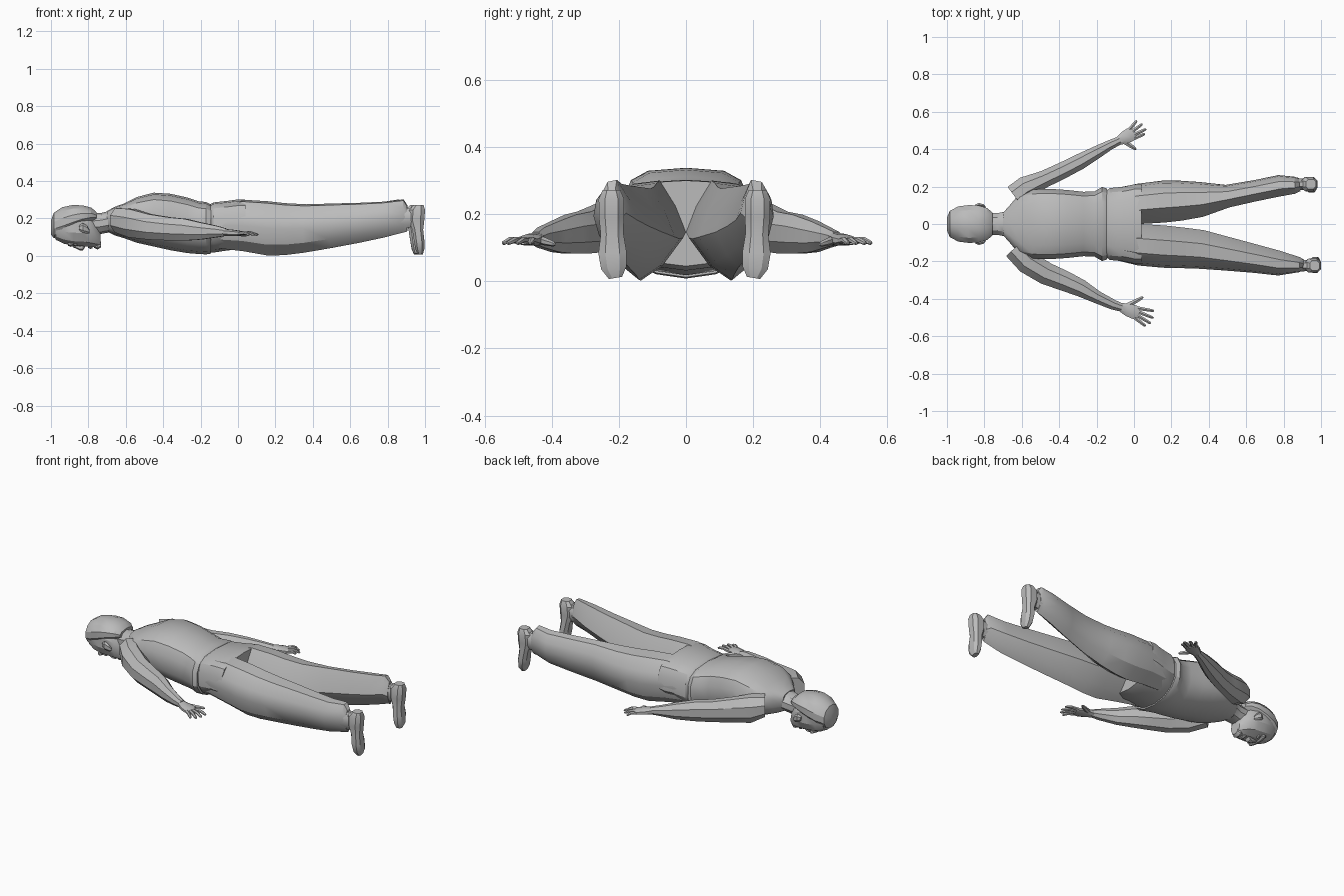
import bpy, bmesh, math
from mathutils import Vector

old = bpy.data.objects.get("Cube")
if old:
    bpy.data.objects.remove(old, do_unlink=True)

grey = bpy.data.materials.new("plain grey")
grey.use_nodes = True
grey.diffuse_color = (0.5, 0.5, 0.5, 1)
grey.node_tree.nodes["Principled BSDF"].inputs["Base Color"].default_value = (0.5, 0.5, 0.5, 1)


def oval(n, top=2.0, bottom=2.0):
    """Unit section, squarer where the exponent is higher."""
    pts = []
    for i in range(n):
        a = 2 * math.pi * (i + 0.5) / n
        c, s = math.cos(a), math.sin(a)
        e = 2 / (top if s > 0 else bottom)
        pts.append((math.copysign(abs(c) ** e, c), math.copysign(abs(s) ** e, s)))
    k = max(abs(p[1]) for p in pts)
    m = max(abs(p[0]) for p in pts)
    return [(p[0] / m, p[1] / k) for p in pts]


def loft(name, rows, section, up=(0, 0, 1), angle=32):
    """Skin a section along rows of (centre, half width, half height)."""
    bm = bmesh.new()
    up = Vector(up)
    cs = [Vector(r[0]) for r in rows]
    rings = []
    for i, (c, w, h) in enumerate(rows):
        tangent = cs[min(i + 1, len(cs) - 1)] - cs[max(i - 1, 0)]
        side = up.cross(tangent).normalized()
        rings.append([bm.verts.new(cs[i] + side * w * u + up * h * v) for u, v in section])
    n = len(section)
    for a, b in zip(rings, rings[1:]):
        for j in range(n):
            bm.faces.new((a[j], a[(j + 1) % n], b[(j + 1) % n], b[j]))
    bm.faces.new(rings[0])
    bm.faces.new(rings[-1])
    bmesh.ops.recalc_face_normals(bm, faces=bm.faces)
    mesh = bpy.data.meshes.new(name)
    bm.to_mesh(mesh)
    bm.free()
    mesh.materials.append(grey)
    ob = bpy.data.objects.new(name, mesh)
    bpy.context.collection.objects.link(ob)
    bpy.ops.object.select_all(action='DESELECT')
    ob.select_set(True)
    bpy.context.view_layer.objects.active = ob
    bpy.ops.object.shade_smooth_by_angle(angle=math.radians(angle))
    return ob


def body(name, rows, section, angle=32):
    """Loft along x from rows of (x, half width, bottom, top)."""
    return loft(name, [((x, 0, (b + t) / 2), w, (t - b) / 2) for x, w, b, t in rows],
                section, angle=angle)


# Torso with shirt hem, then the trouser seat
body("shirt", [(-.70, .06, .13, .24), (-.66, .105, .11, .262), (-.61, .165, .095, .28),
               (-.54, .185, .07, .315), (-.45, .188, .05, .338), (-.36, .182, .03, .332),
               (-.27, .172, .015, .312), (-.21, .175, .01, .292), (-.17, .198, .008, .288),
               (-.145, .19, .012, .275)], oval(14, 3.2, 2.1))
body("waistband", [(-.19, .16, .025, .262), (-.12, .178, .025, .266)], oval(14, 3, 2.2))
body("trouser_seat", [(-.15, .175, .02, .275), (-.13, .192, .018, .286), (-.05, .2, .03, .295),
                      (.0, .212, .032, .302), (.04, .214, .045, .3)], oval(14, 3.4, 2.1))

# Neck, head and hair
body("neck", [(-.79, .058, .11, .225), (-.73, .058, .118, .23), (-.69, .066, .125, .24),
              (-.64, .1, .13, .262)], oval(10))
body("head", [(-.99, .035, .11, .19), (-.972, .068, .085, .23), (-.93, .088, .065, .25),
              (-.88, .094, .054, .26), (-.83, .092, .052, .258), (-.79, .08, .048, .235),
              (-.755, .058, .046, .19), (-.735, .036, .055, .12)], oval(12, 2, 2.3), angle=25)
body("hair", [(-1.0, .035, .115, .19), (-.985, .07, .095, .23), (-.94, .094, .1, .26),
              (-.885, .101, .125, .272), (-.83, .099, .155, .27), (-.785, .085, .175, .258),
              (-.757, .062, .19, .235)], oval(12), angle=25)
loft("nose", [((-.885, 0, .058), .008, .01), ((-.845, 0, .043), .015, .014),
              ((-.828, 0, .046), .02, .016), ((-.818, 0, .055), .015, .008)], oval(6))
loft("brow", [((-.908, 0, .066), .06, .012), ((-.893, 0, .062), .066, .014),
              ((-.882, 0, .066), .06, .01)], oval(8))
loft("lips", [((-.802, 0, .052), .018, .008), ((-.79, 0, .047), .027, .01),
              ((-.778, 0, .05), .02, .009)], oval(8))
loft("chin", [((-.77, 0, .055), .024, .012), ((-.75, 0, .05), .03, .016),
              ((-.732, 0, .062), .022, .016)], oval(8))

leg_section = [(-.3, 1), (.4, .93), (.88, .5), (1, 0), (.75, -.6), (.12, -1),
               (-.45, -.7), (-1, -.12), (-.72, .45)]
# Leg rows: x, inner y, outer y, bottom, top
leg_rows = {
    1: [(-.1, .0, .19, .04, .28), (.03, .0, .216, .025, .3), (.16, .008, .232, .002, .292),
        (.25, .018, .232, .004, .282), (.36, .038, .225, .018, .276), (.5, .088, .21, .042, .28),
        (.65, .122, .235, .07, .284), (.78, .148, .262, .098, .29), (.86, .162, .253, .125, .302),
        (.885, .175, .246, .13, .27)],
    -1: [(-.1, .0, .19, .04, .28), (.03, .0, .222, .025, .3), (.16, .008, .234, .002, .292),
         (.25, .018, .236, .004, .282), (.36, .032, .24, .018, .276), (.5, .07, .25, .042, .28),
         (.65, .11, .262, .07, .284), (.78, .145, .276, .098, .29), (.885, .178, .258, .125, .302),
         (.905, .19, .25, .13, .27)]}
# Arm rows: x, y, z, half width, half height
arm_rows = {
    1: [(-.64, .15, .195, .06, .06), (-.58, .195, .178, .06, .078), (-.48, .24, .16, .046, .07),
        (-.38, .287, .145, .044, .062), (-.29, .333, .14, .042, .058), (-.2, .383, .133, .034, .046),
        (-.13, .422, .13, .026, .03), (-.075, .448, .127, .022, .02)],
    -1: [(-.64, -.13, .19, .06, .065), (-.57, -.205, .175, .062, .076), (-.47, -.265, .155, .06, .068),
         (-.37, -.305, .145, .054, .062), (-.28, -.345, .14, .046, .058), (-.2, -.39, .133, .034, .046),
         (-.11, -.432, .13, .027, .03), (-.065, -.447, .127, .022, .02)]}
# Hand: palm start, palm end, finger tips, thumb tip
hands = {
    1: ((-.085, .443), (.0, .488), [(.015, .553), (.045, .535), (.066, .508), (.058, .482)], (.012, .398)),
    -1: ((-.075, -.443), (.025, -.48), [(.062, -.546), (.09, -.532), (.105, -.503), (.108, -.465)],
         (.05, -.39))}

for s, label in ((1, "back"), (-1, "front")):
    # Ear on this side of the head
    loft(label + "_ear", [((-.848, s * .098, .15), .006, .014), ((-.83, s * .102, .15), .01, .026),
                          ((-.808, s * .098, .14), .008, .022), ((-.795, s * .09, .13), .004, .01)],
         oval(6))
    # Eye set beneath the brow
    loft(label + "_eye", [((-.876, s * .036, .062), .008, .006), ((-.867, s * .036, .06), .016, .009),
                          ((-.858, s * .036, .062), .008, .006)], oval(6))

    # Trouser leg
    section = [(u * s, v) for u, v in leg_section]
    loft(label + "_trouser_leg", [((x, s * (i + o) / 2, (b + t) / 2), (o - i) / 2, (t - b) / 2)
                                  for x, i, o, b, t in leg_rows[s]], section)

    # Ankle and foot, toes pointing down
    end = .98 if s > 0 else 1.0
    cy = .213 if s > 0 else .222
    loft(label + "_ankle", [((end - .13, s * cy, .2), .032, .055), ((end - .07, s * cy, .205), .03, .05),
                            ((end - .03, s * cy, .21), .032, .05)], oval(8))
    shoe = [(.272, -.06, -.008, .026, .0), (.245, -.085, 0, .038, .0), (.19, -.088, -.004, .037, .0),
            (.14, -.068, -.01, .034, -.002), (.085, -.06, -.004, .042, -.003),
            (.04, -.052, -.003, .038, -.007), (.01, -.04, -.012, .02, -.012)]
    loft(label + "_foot", [((end + (a + b) / 2, s * (cy + dy), z), w, (b - a) / 2)
                           for z, a, b, w, dy in shoe], oval(8, 2.6, 2.6), up=(1, 0, 0))

    # Arm
    loft(label + "_arm", [((x, y, z), w, h) for x, y, z, w, h in arm_rows[s]], oval(8))

    # Palm, fingers and thumb
    p0, p1, tips, thumb = hands[s]
    a, b = Vector((*p0, .126)), Vector((*p1, .12))
    loft(label + "_palm", [(a, .022, .018), (a.lerp(b, .4), .034, .017), (a.lerp(b, .75), .037, .014),
                           (b, .033, .01)], oval(8, 2.5, 2.5))
    across = Vector((-(b - a).y, (b - a).x, 0)).normalized() * s
    for k, tip in enumerate(tips):
        root = b + across * (.027 - .018 * k) - (b - a) * .12
        end_pt = Vector((*tip, .114))
        mid = root.lerp(end_pt, .55) + Vector((0, 0, .006))
        loft(f"{label}_finger_{k + 1}", [(root, .0095, .01), (mid, .0085, .009),
                                         (root.lerp(end_pt, .92), .007, .007), (end_pt, .003, .003)],
             oval(6))
    root = a.lerp(b, .3) - across * .016
    end_pt = Vector((*thumb, .11))
    loft(label + "_thumb", [(root, .014, .014), (root.lerp(end_pt, .55), .011, .011),
                            (root.lerp(end_pt, .9), .008, .008), (end_pt, .003, .003)], oval(6))
